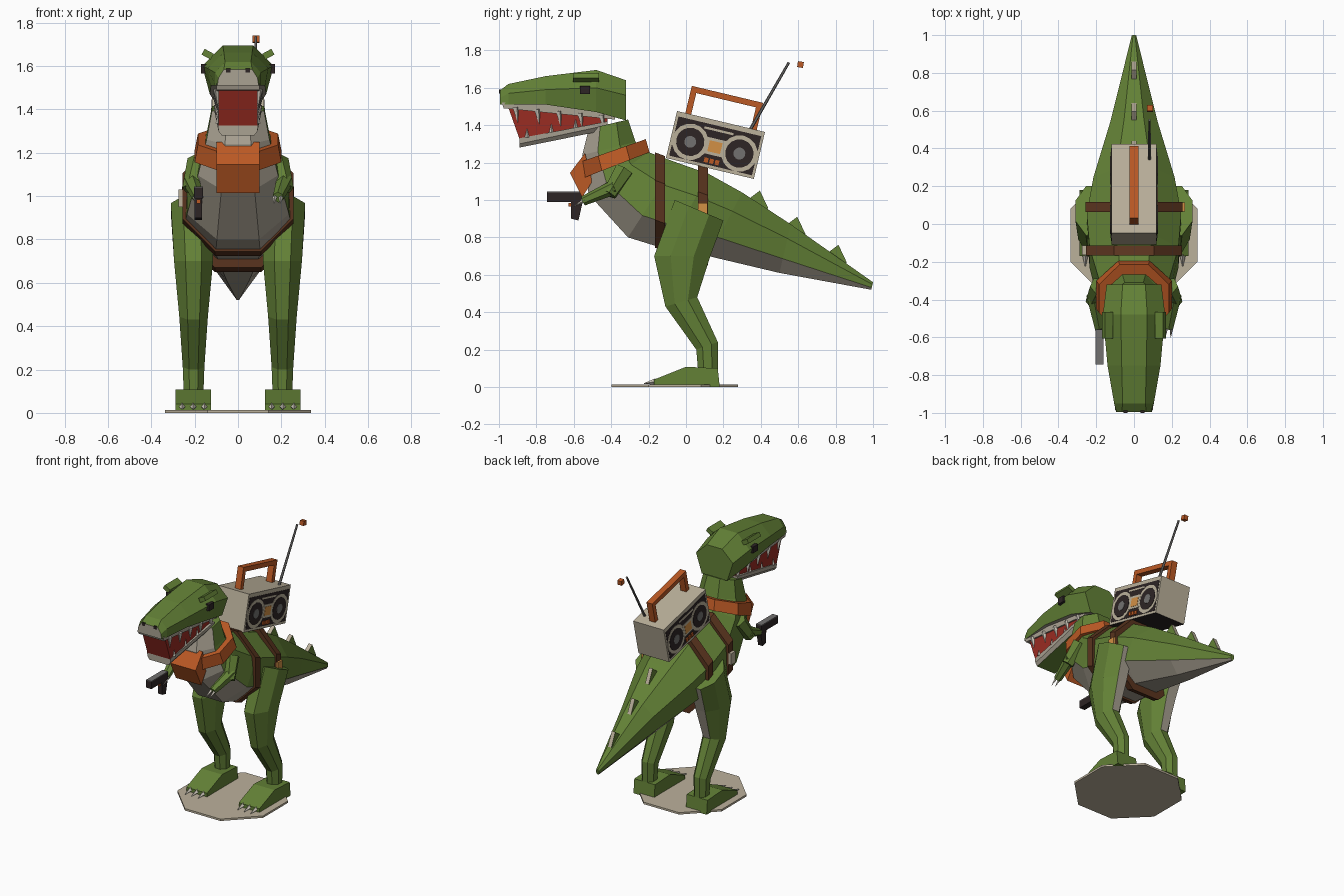
import bpy, bmesh, math
from mathutils import Vector, Matrix

if "Cube" in bpy.data.objects:
    bpy.data.objects.remove(bpy.data.objects["Cube"])


def material(name, r, g, b):
    m = bpy.data.materials.new(name)
    m.use_nodes = True
    m.diffuse_color = (r, g, b, 1)
    m.node_tree.nodes["Principled BSDF"].inputs["Base Color"].default_value = (r, g, b, 1)
    return m


GREEN = material("leaf green", .125, .22, .037)
BELLY = material("belly grey", .40, .36, .29)
CREAM = material("cream", .50, .44, .33)
ORANGE = material("orange", .50, .10, .018)
BROWN = material("strap brown", .10, .034, .013)
DARK = material("near black", .026, .018, .018)
RED = material("mouth red", .32, .025, .016)
GREY = material("metal grey", .17, .165, .16)
AMBER = material("amber", .65, .28, .06)
IVORY = material("tooth ivory", .62, .58, .50)


def finish(name, bm, mats, matrix=None):
    bmesh.ops.recalc_face_normals(bm, faces=bm.faces)
    mesh = bpy.data.meshes.new(name)
    bm.to_mesh(mesh)
    bm.free()
    for m in mats:
        mesh.materials.append(m)
    ob = bpy.data.objects.new(name, mesh)
    if matrix:
        ob.matrix_world = matrix
    bpy.context.collection.objects.link(ob)
    return ob


def octagon(a, b, w, cx=0):
    """Octagon between two (y, z) points with half width w; face 7 lies at b."""
    a, b = Vector((cx, *a)), Vector((cx, *b))
    mid, k = (a + b) / 2, 1 / math.cos(math.pi / 8)
    angles = [math.radians(22.5 + 45 * i) for i in range(8)]
    return [mid + (b - mid) * k * math.cos(t) + Vector((w * k * math.sin(t), 0, 0)) for t in angles]


def loft(name, rings, mats, rule=lambda seg, side: 0, cap=0):
    bm = bmesh.new()
    loops = [[bm.verts.new(p) for p in ring] for ring in rings]
    n = len(loops[0])
    for s, (lo, hi) in enumerate(zip(loops, loops[1:])):
        for i in range(n):
            j = (i + 1) % n
            bm.faces.new((lo[i], lo[j], hi[j], hi[i])).material_index = rule(s, i)
    bm.faces.new(loops[0]).material_index = cap
    bm.faces.new(loops[-1])
    return finish(name, bm, mats)


def prism(name, profile, x0, x1, mats, rim=0):
    """Extrude a (y, z) profile along x; rim is the material slot of the edge faces."""
    ends = [[(x, y, z) for y, z in profile] for x in (x0, x1)]
    return loft(name, ends, mats, lambda s, i: rim)


def box(name, center, size, mat, rot=None, matrix=None):
    bm = bmesh.new()
    m = Matrix.Translation(center) @ (rot or Matrix()) @ Matrix.Diagonal((*size, 1))
    bmesh.ops.create_cube(bm, size=1, matrix=m)
    return finish(name, bm, [mat], matrix)


def bar(name, p, q, r0, r1, mat, sides=6, matrix=None):
    p, q = Vector(p), Vector(q)
    bm = bmesh.new()
    m = Matrix.Translation((p + q) / 2) @ (q - p).to_track_quat('Z', 'Y').to_matrix().to_4x4()
    bmesh.ops.create_cone(bm, cap_ends=True, segments=sides, radius1=r0, radius2=r1,
                          depth=(q - p).length, matrix=m)
    return finish(name, bm, [mat], matrix)


# Base
base = bar("base", (0, -.06, 0), (0, -.06, .014), .365, .365, CREAM, 8)
base.data.transform(Matrix.Translation((0, -.06, 0)) @ Matrix.Rotation(math.pi / 8, 4, 'Z')
                    @ Matrix.Translation((0, .06, 0)))

# Neck, torso and tail in one loft, with a pale underside
body = [((-.31, 1.43), (-.52, 1.38), .12), ((-.27, 1.31), (-.555, 1.24), .145),
        ((-.20, 1.255), (-.52, 1.03), .185), ((-.05, 1.2), (-.31, .80), .235),
        ((.12, 1.14), (-.1, .735), .25), ((.30, 1.04), (.12, .70), .215),
        ((.56, .87), (.50, .61), .125), ((1.0, .56), (.99, .52), .012)]
loft("body", [octagon(*r) for r in body], [GREEN, BELLY], lambda s, i: int(i in (0, 6, 7)))

# Tail spikes
for y, z in ((.38, .97), (.58, .83), (.80, .68)):
    prism("tail_spike", [(y - .065, z + .02), (y + .015, z + .08), (y + .06, z - .015), (y, z - .05)],
          -.014, .014, [GREEN, CREAM], 1)


# Head
def head_ring(y, top, mid, bot, wt, wm, wb):
    right = [(wt, y, top), (wm, y, mid), (wb, y, bot)]
    return right + [(-x, a, z) for x, a, z in reversed(right)]


skull = [(-.995, 1.585, 1.545, 1.51, .065, .09, .095), (-.95, 1.62, 1.57, 1.51, .06, .105, .105),
         (-.75, 1.662, 1.59, 1.51, .065, .14, .125), (-.48, 1.695, 1.60, 1.47, .07, .165, .13),
         (-.32, 1.64, 1.56, 1.425, .06, .145, .1)]
loft("head", [head_ring(*r) for r in skull], [GREEN, BELLY], lambda s, i: int(i == 2), 1)
prism("upper_lip", [(-.985, 1.52), (-.6, 1.52), (-.38, 1.48), (-.38, 1.43), (-.975, 1.49)],
      -.1, .1, [BELLY])
prism("mouth", [(-.95, 1.495), (-.42, 1.46), (-.42, 1.40), (-.89, 1.325)], -.09, .09, [RED])
jaw = [(-.89, 1.33, 1.30, 1.28, .093, .09, .075), (-.42, 1.42, 1.40, 1.375, .11, .11, .09)]
loft("lower_jaw", [head_ring(*r) for r in jaw], [BELLY, GREEN], lambda s, i: int(i == 2))

for s in (-1, 1):
    box("eye", (s * .155, -.54, 1.588), (.03, .055, .045), DARK)
    box("brow", (s * .14, -.535, 1.655), (.048, .14, .03), GREEN, Matrix.Rotation(-s * .5, 4, 'Y'))
    box("nostril", (s * .045, -.99, 1.58), (.022, .02, .02), DARK)
    for i in range(5):
        y = -.91 + i * .115
        z = 1.495 - .01 * i
        bar("upper_tooth", (s * .098, y, z), (s * .094, y + .01, z - .08), .018, .001, IVORY, 4)
    for i in range(3):
        y = -.85 + i * .13
        z = 1.335 + .025 * i
        bar("lower_tooth", (s * .092, y, z), (s * .092, y, z + .045), .012, .001, IVORY, 4)

# Neckerchief
loft("neckerchief_band", [octagon((-.195, 1.255), (-.555, 1.115), .2),
                          octagon((-.215, 1.325), (-.575, 1.20), .185)], [ORANGE])
prism("neckerchief_flap", [(-.54, 1.25), (-.62, 1.145), (-.555, 1.015), (-.50, 1.1)],
      -.1, .1, [ORANGE])

# Straps and buckles
for y, top, bot, w in ((-.14, 1.245, .735, .255), (.09, 1.19, .66, .258)):
    loft("strap", [octagon((y - .027, top + .01), (y - .027, bot + .01), w),
                   octagon((y + .027, top - .01), (y + .027, bot - .01), w)], [BROWN])
box("strap_buckle", (.26, .09, .95), (.02, .05, .07), AMBER)
box("strap_buckle", (-.265, -.14, .99), (.02, .05, .08), CREAM)

# Legs, feet and arms
leg = [((-.06, 1.0), (.2, .89), .095, .215), ((-.17, .7), (.13, .7), .09, .205),
       ((-.11, .43), (.06, .48), .066, .205), ((.055, .2), (.17, .24), .05, .205),
       ((.065, .08), (.17, .08), .045, .205)]
for s in (-1, 1):
    loft("leg", [octagon(a, b, w, s * x) for a, b, w, x in leg], [GREEN, BELLY],
         lambda seg, i: int(i == 7 and seg < 2))
    prism("foot", [(-.17, .001), (-.17, .04), (0, .108), (.17, .1), (.18, .001)],
          s * .125, s * .288, [GREEN])
    for x in (.155, .207, .258):
        bar("toe_claw", (s * x, -.16, .03), (s * x, -.225, .018), .017, .002, IVORY, 4)
    bar("upper_arm", (s * .18, -.33, 1.16), (s * .218, -.41, 1.03), .055, .04, GREEN)
    bar("forearm", (s * .216, -.38, 1.07), (s * .185, -.55, .995), .04, .026, GREEN)
    for dx in (-.014, .014):
        bar("hand_claw", (s * .185 + dx, -.54, 1.0), (s * .18 + dx, -.6, .965), .012, .001, IVORY, 4)

# Hand-held blaster
box("blaster_barrel", (-.183, -.65, 1.015), (.042, .185, .05), DARK)
box("blaster_top_plate", (-.183, -.65, 1.042), (.042, .185, .006), GREY)
prism("blaster_grip", [(-.615, 1.0), (-.55, 1.0), (-.575, .89), (-.615, .90)], -.2, -.166, [DARK])
box("blaster_trigger", (-.183, -.622, .975), (.018, .015, .02), ORANGE)

# Boombox, built level and then tilted as a whole
TILT = Matrix.Translation((0, .1575, 1.294)) @ Matrix.Rotation(math.radians(-13.4), 4, 'X')
case = box("boombox_case", (0, 0, 0), (.24, .483, .258), CREAM, matrix=TILT)
case.data.materials.append(DARK)
for f in case.data.polygons:
    f.material_index = int(f.normal.z < -.9)


def plate(name, s, u, v, w, h, level, mat):
    box(name, (s * (.12 + level / 2), u, v), (level, w, h), mat, matrix=TILT)


def disc(name, s, u, v, r, level, mat):
    bar(name, (s * .119, u, v), (s * (.12 + level), u, v), r, r, mat, 16, TILT)


for s in (-1, 1):
    plate("boombox_panel", s, 0, -.005, .455, .215, .002, DARK)
    plate("tuner_strip", s, 0, .078, .16, .012, .004, CREAM)
    for u in (-.135, .135):
        disc("speaker_rim", s, u, -.015, .098, .004, CREAM)
        disc("speaker_cone", s, u, -.015, .076, .006, DARK)
        disc("speaker_cap", s, u, -.015, .032, .008, GREY)
    plate("cassette_frame", s, 0, -.012, .105, .09, .005, CREAM)
    plate("cassette_window", s, 0, -.012, .07, .06, .007, AMBER)
    for u in (-.03, 0, .03):
        plate("button", s, u, -.09, .022, .026, .008, ORANGE)

# Boombox handle and antenna
for u in (-.18, .18):
    box("handle_post", (0, u, .195), (.045, .032, .14), ORANGE, matrix=TILT)
box("handle_grip", (0, 0, .262), (.045, .392, .032), ORANGE, matrix=TILT)
bar("antenna", (.082, .34, 1.37), (.082, .55, 1.735), .009, .007, GREY)
box("antenna_tip", (.084, .612, 1.724), (.032, .032, .032), ORANGE, Matrix.Rotation(-.15, 4, 'X'))
